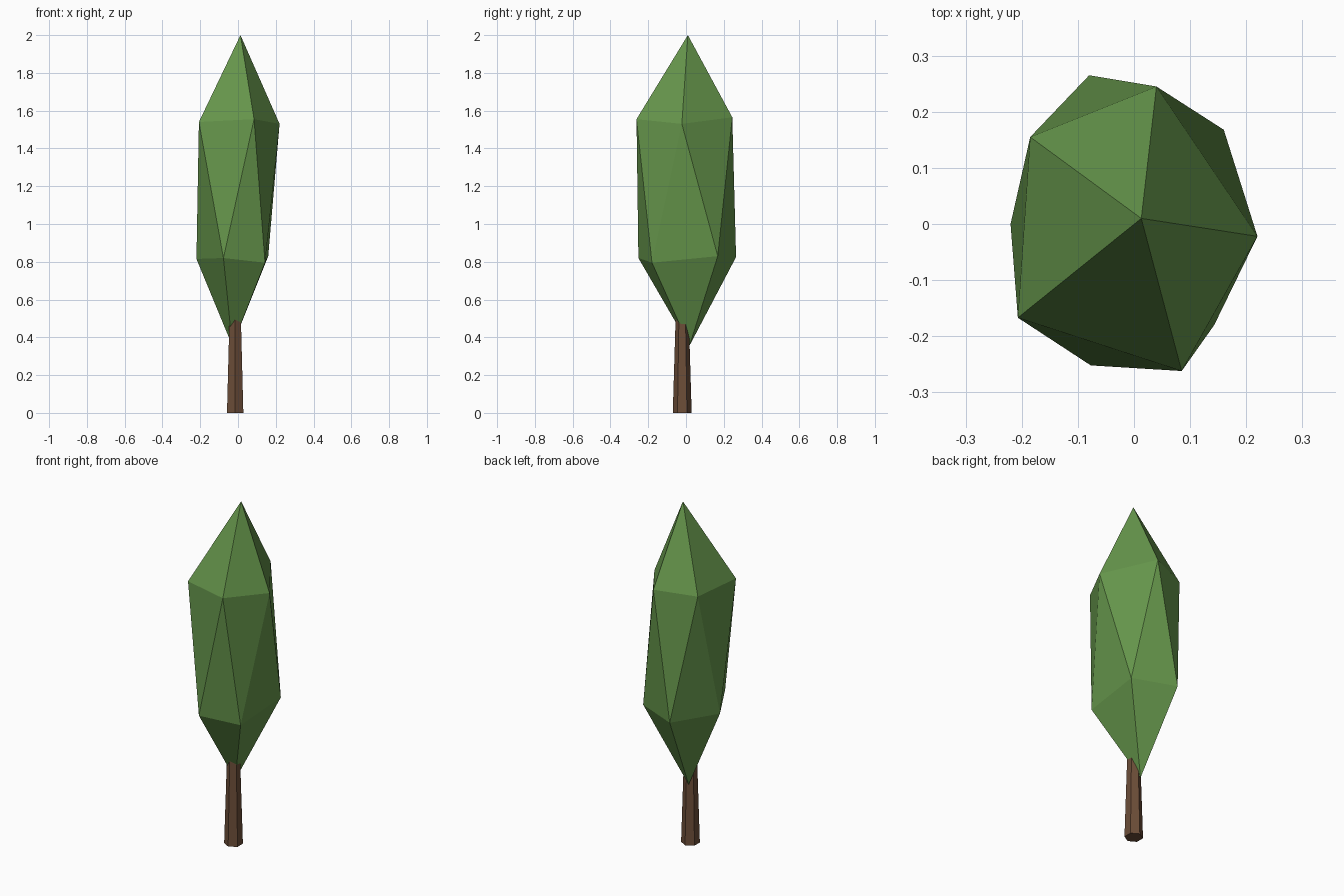
import bpy, bmesh
from mathutils import Matrix

if "Cube" in bpy.data.objects:
    bpy.data.objects.remove(bpy.data.objects["Cube"])


def make_part(name, bm, color):
    bmesh.ops.recalc_face_normals(bm, faces=bm.faces)
    mesh = bpy.data.meshes.new(name)
    bm.to_mesh(mesh)
    bm.free()
    mat = bpy.data.materials.new(name + "_color")
    mat.diffuse_color = color
    mat.use_nodes = True
    mat.node_tree.nodes["Principled BSDF"].inputs["Base Color"].default_value = mat.diffuse_color
    mesh.materials.append(mat)
    obj = bpy.data.objects.new(name, mesh)
    bpy.context.collection.objects.link(obj)
    return obj


# Trunk: tapered hexagonal prism, its top buried in the crown
trunk_height = 0.5
bm = bmesh.new()
bmesh.ops.create_cone(bm, cap_ends=True, segments=6, radius1=0.05, radius2=0.035,
                      depth=trunk_height,
                      matrix=Matrix.Translation((-0.015, -0.02, trunk_height / 2)))
make_part("trunk", bm, (0.15, 0.075, 0.04, 1))

# Crown: tall irregular icosahedron, two staggered rings of five between two tips
upper = [(0.22, -0.022, 1.53), (0.04, 0.245, 1.565), (-0.185, 0.155, 1.55),
         (-0.207, -0.167, 1.54), (0.085, -0.262, 1.555)]
lower = [(0.16, 0.168, 0.83), (-0.08, 0.265, 0.825), (-0.22, 0.0, 0.815),
         (-0.077, -0.252, 0.82), (0.143, -0.18, 0.795)]
bm = bmesh.new()
top = bm.verts.new((0.013, 0.01, 2.0))
bottom = bm.verts.new((-0.03, 0.018, 0.355))
up = [bm.verts.new(p) for p in upper]
low = [bm.verts.new(p) for p in lower]
for i in range(5):
    j = (i + 1) % 5
    bm.faces.new((top, up[i], up[j]))
    bm.faces.new((up[i], low[i], up[j]))
    bm.faces.new((low[i], low[j], up[j]))
    bm.faces.new((bottom, low[j], low[i]))
make_part("crown", bm, (0.13, 0.30, 0.07, 1))
